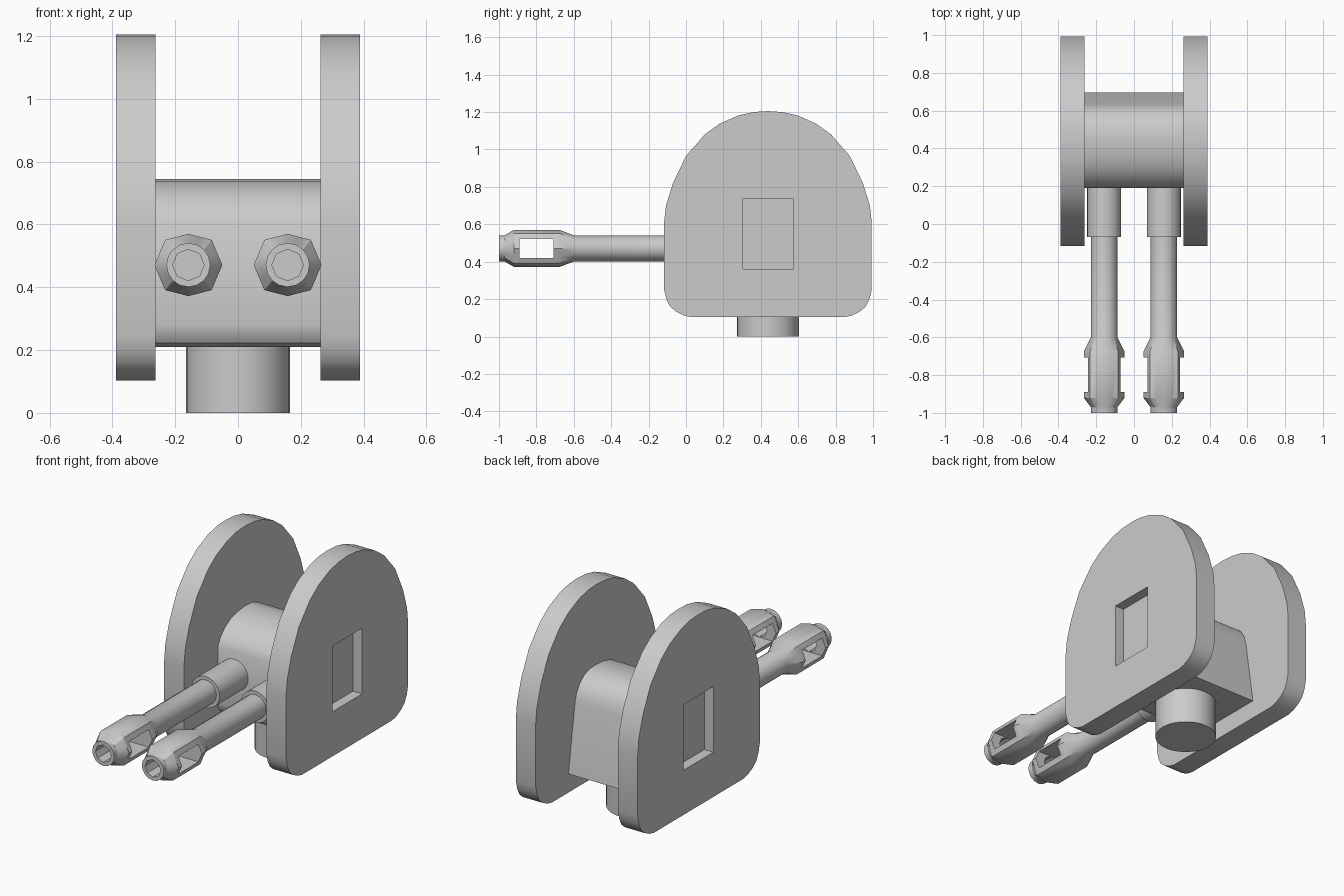
import bpy, bmesh
from math import sin, cos, pi, radians

if "Cube" in bpy.data.objects:
    bpy.data.objects.remove(bpy.data.objects["Cube"])

MID = 0.438  # y centre of the mount


def finish(name, bm, smooth=True):
    bmesh.ops.recalc_face_normals(bm, faces=bm.faces)
    me = bpy.data.meshes.new(name)
    bm.to_mesh(me)
    bm.free()
    ob = bpy.data.objects.new(name, me)
    bpy.context.collection.objects.link(ob)
    if smooth:
        shade(ob)
    return ob


def shade(ob):
    bpy.ops.object.select_all(action='DESELECT')
    ob.select_set(True)
    bpy.context.view_layer.objects.active = ob
    bpy.ops.object.shade_smooth_by_angle(angle=radians(32))


def loft(name, rings, smooth=True):
    bm = bmesh.new()
    loops = [[bm.verts.new(p) for p in ring] for ring in rings]
    n = len(loops[0])
    for a, b in zip(loops, loops[1:]):
        for i in range(n):
            bm.faces.new((a[i], a[(i + 1) % n], b[(i + 1) % n], b[i]))
    bm.faces.new(loops[0])
    bm.faces.new(loops[-1])
    return finish(name, bm, smooth)


def extrude_x(name, profile, x0, x1, smooth=True):
    return loft(name, [[(x, y, z) for y, z in profile] for x in (x0, x1)], smooth)


def cut(ob, cutter):
    mod = ob.modifiers.new("cut", 'BOOLEAN')
    mod.operation, mod.solver, mod.object = 'DIFFERENCE', 'EXACT', cutter
    bpy.ops.object.select_all(action='DESELECT')
    ob.select_set(True)
    bpy.context.view_layer.objects.active = ob
    bpy.ops.object.modifier_apply(modifier=mod.name)
    bpy.data.objects.remove(cutter)
    shade(ob)


def rect(y0, y1, z0, z1):
    return [(y0, z0), (y1, z0), (y1, z1), (y0, z1)]


# Side shields: half outline mirrored about the mount centre, shallow outer recess
half = [(.03, .103), (-.01, .112), (-.053, .133), (-.085, .16), (-.105, .20), (-.117, .25),
        (-.117, .61), (-.107, .70), (-.07, .82), (0, .965), (.10, 1.08),
        (.18, 1.138), (.28, 1.182), (.36, 1.20)]
outline = half + [(MID, 1.205)] + [(2 * MID - y, z) for y, z in reversed(half)]
for side, s in (("left", -1), ("right", 1)):
    shield = extrude_x(side + "_shield", outline, s * .262, s * .388)
    cut(shield, extrude_x("recess_cutter", rect(.305, .575, .36, .738), s * .33, s * .5, False))

# Central housing: flat front, domed top, slightly sloping back
housing = [(.19, .605), (.215, .65), (.255, .69), (.305, .72), (.37, .738), (.44, .745),
           (.50, .742), (.55, .725), (.59, .695), (.62, .65), (.635, .60),
           (.695, .21), (.25, .21), (.215, .222), (.195, .25), (.19, .28)]
extrude_x("housing", housing, -.265, .265)


# Round pedestal
def circle(r, n=32):
    return [(r * cos(2 * pi * i / n), r * sin(2 * pi * i / n)) for i in range(n)]


loft("pedestal", [[(x, MID + y, z) for x, y in circle(.165)] for z in (0, .25)])

# Guns: sleeve, barrel with faceted flare, side slot and bore
quarter = [(.108, 0), (.074, .08), (0, .099), (-.074, .08)]
octagon = quarter + [(-x, -z) for x, z in quarter]
flare = []
for i, (x, z) in enumerate(octagon):
    x2, z2 = octagon[(i + 1) % 8]
    flare += [(x, z), ((x + x2) / 2, (z + z2) / 2)]
thin = circle(.07, 16)
for side, s in (("left", -1), ("right", 1)):
    cx, cz = s * .158, .471

    def ring(shape, y):
        return [(cx + a, y, cz + b) for a, b in shape]

    loft(side + "_sleeve", [ring(circle(.09, 24), y) for y in (-.07, .22)])
    barrel = loft(side + "_barrel", [ring(thin, 0), ring(thin, -.6), ring(flare, -.675),
                                     ring(flare, -.92), ring(thin, -.97), ring(thin, -1)])
    cut(barrel, extrude_x("slot_cutter", rect(-.89, -.708, cz - .051, cz + .051),
                          cx - .2, cx + .2, False))
    cut(barrel, loft("bore_cutter", [ring(circle(.05, 8), y) for y in (-1.1, -.72)], False))
